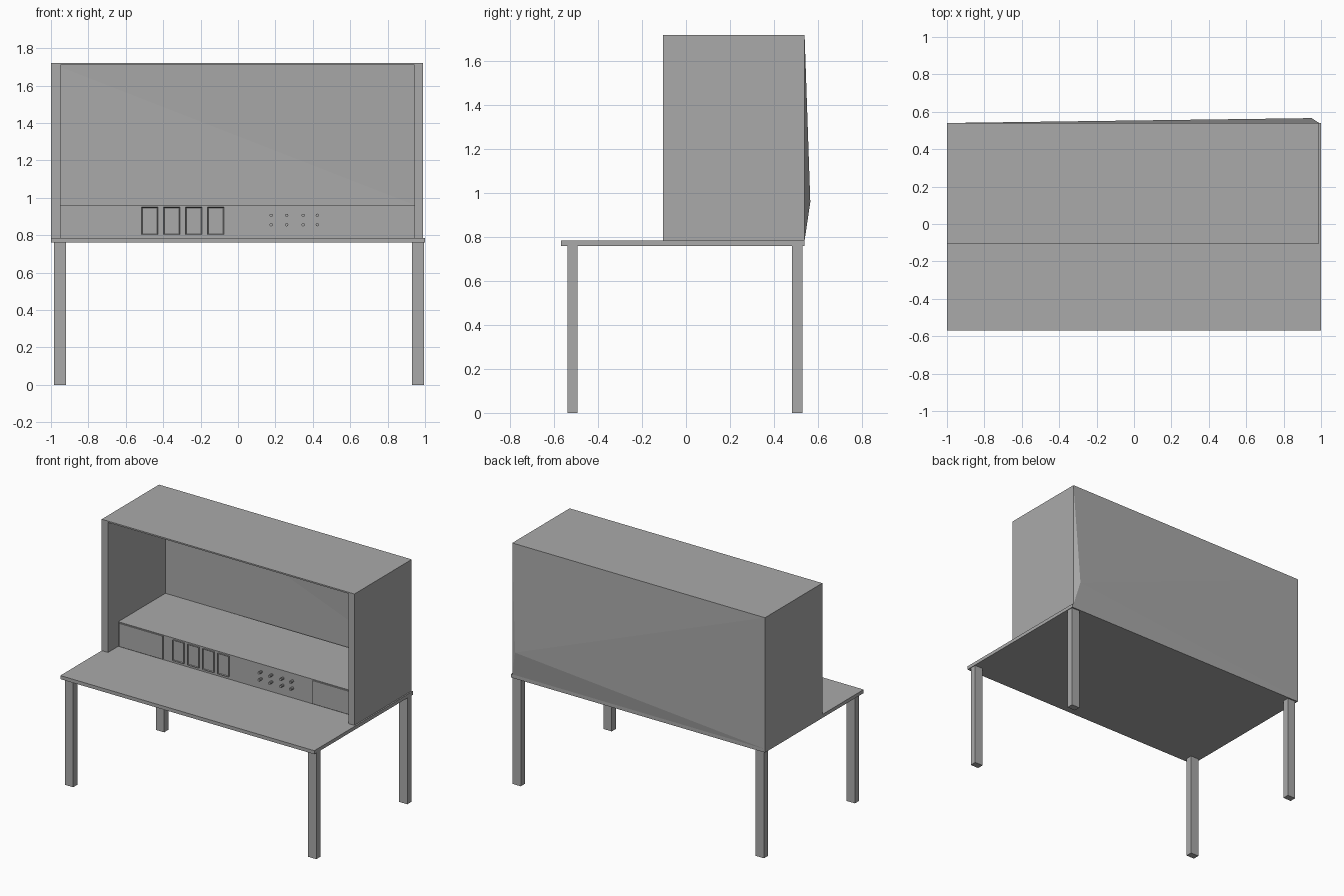
import bpy, bmesh, math

if "Cube" in bpy.data.objects:
    bpy.data.objects.remove(bpy.data.objects["Cube"])

grey = bpy.data.materials.new("matte grey")
grey.diffuse_color = (0.4, 0.4, 0.4, 1)
grey.use_nodes = True
grey.node_tree.nodes["Principled BSDF"].inputs["Base Color"].default_value = grey.diffuse_color


def make(name, verts, faces):
    me = bpy.data.meshes.new(name)
    me.from_pydata(verts, [], faces)
    me.materials.append(grey)
    ob = bpy.data.objects.new(name, me)
    bpy.context.collection.objects.link(ob)
    return ob


def box(name, x0, x1, y0, y1, z0, z1):
    verts = [(x, y, z) for z in (z0, z1) for y in (y0, y1) for x in (x0, x1)]
    faces = [(0, 2, 3, 1), (4, 5, 7, 6), (0, 1, 5, 4),
             (2, 6, 7, 3), (0, 4, 6, 2), (1, 3, 7, 5)]
    return make(name, verts, faces)


FRONT, BACK = -0.105, 0.54      # hutch depth
DESK, SHELF, TOP = 0.785, 0.96, 1.72
PANEL = 0.01                    # front of the control panel

# desk top and four legs
box("desk_top", -1, 1, -0.57, BACK, 0.76, DESK)
for side, x in (("left", -0.985), ("right", 0.93)):
    for end, y in (("front", -0.54), ("back", 0.483)):
        box(f"{end}_{side}_leg", x, x + 0.065, y, y + 0.047, 0, 0.76)

# hutch: sides, roof
box("left_side", -1, -0.95, FRONT, BACK, DESK, TOP)
box("right_side", 0.945, 0.99, FRONT, BACK, DESK, TOP)
box("roof", -0.95, 0.945, FRONT, BACK, TOP - 0.01, TOP)

# bowed back sheet, fanned around its bulging point
make("back_sheet",
     [(-1, BACK, DESK), (0.99, BACK, DESK), (0.99, BACK, TOP),
      (-1, BACK, TOP), (0.95, 0.566, SHELF)],
     [(1, 0, 4), (2, 1, 4), (3, 2, 4), (0, 3, 4)])

# shelf and control panel below it
box("shelf", -0.95, 0.945, PANEL, BACK, SHELF - 0.008, SHELF)
box("control_panel", -0.95, 0.945, PANEL, PANEL + 0.02, DESK, SHELF - 0.008)

# drawer fronts
for side, x0, x1 in (("left", -0.94, -0.595), ("right", 0.585, 0.935)):
    box(f"{side}_drawer_front", x0, x1, PANEL - 0.008, PANEL, 0.79, 0.955)


# row of framed gauges: plate with an inset recessed face
def gauge(name, x0, x1):
    ob = box(name, x0, x1, PANEL - 0.009, PANEL, 0.803, 0.95)
    bm = bmesh.new()
    bm.from_mesh(ob.data)
    bm.normal_update()
    face = [f for f in bm.faces if f.normal.y < -0.9]
    bmesh.ops.inset_region(bm, faces=face, thickness=0.006)
    bmesh.ops.translate(bm, verts=face[0].verts, vec=(0, 0.006, 0))
    bm.to_mesh(ob.data)
    bm.free()


for i in range(4):
    x = -0.516 + i * 0.118
    gauge(f"gauge_{i + 1}", x, x + 0.087)

# two rows of small knobs
for row, z in enumerate((0.906, 0.856)):
    for i, x in enumerate((0.177, 0.26, 0.348, 0.424)):
        bpy.ops.mesh.primitive_cylinder_add(
            vertices=8, radius=0.009, depth=0.03,
            location=(x, PANEL - 0.015, z), rotation=(math.pi / 2, 0, 0))
        ob = bpy.context.object
        ob.name = f"knob_{row + 1}_{i + 1}"
        ob.data.materials.append(grey)
